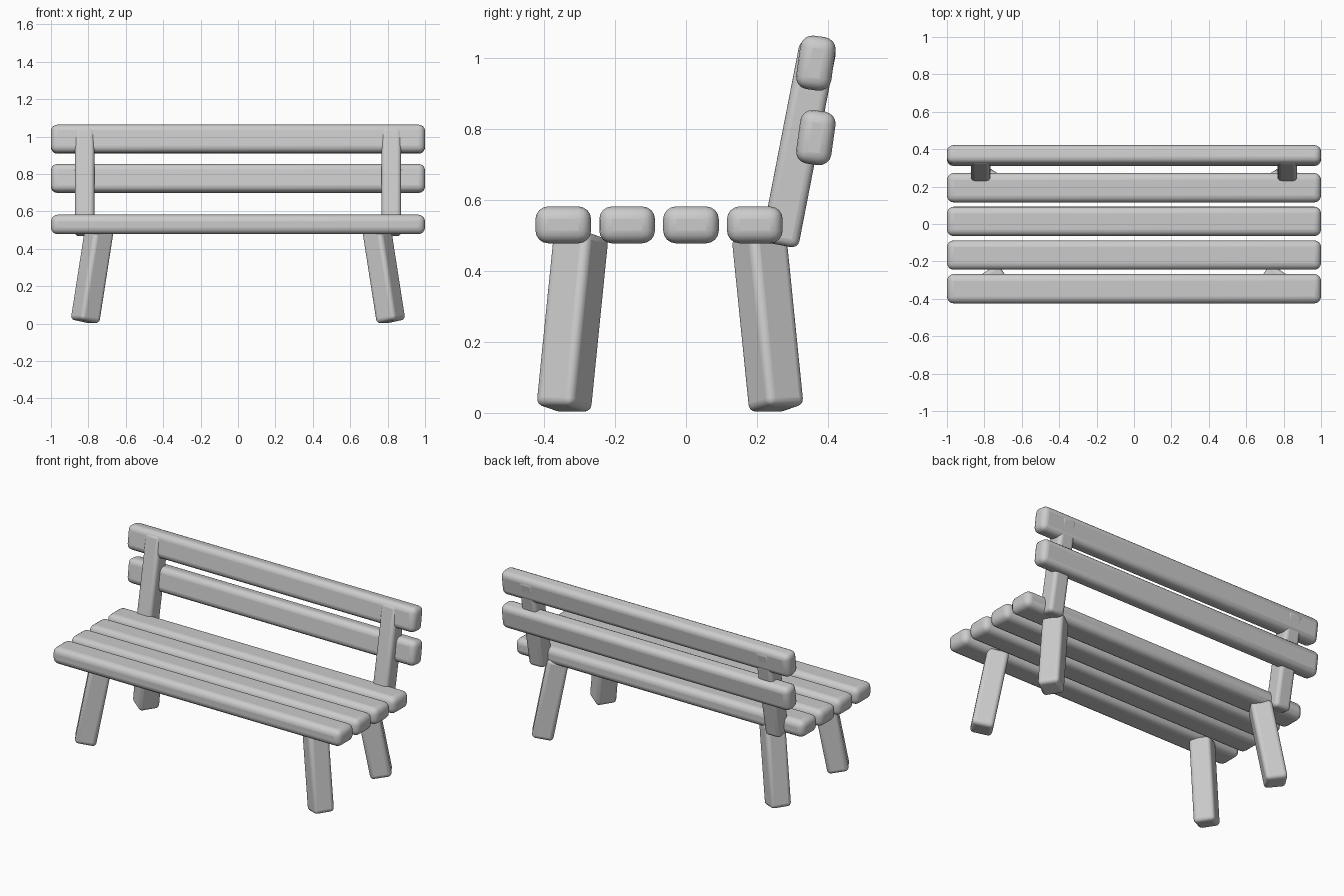
import bpy
from math import radians, sin, cos, atan
from mathutils import Matrix, Vector

old = bpy.data.objects.get("Cube")
if old:
    bpy.data.objects.remove(old)

grey = bpy.data.materials.new("light grey")
grey.use_nodes = True
grey.diffuse_color = (0.6, 0.6, 0.6, 1)
grey.node_tree.nodes["Principled BSDF"].inputs["Base Color"].default_value = (0.6, 0.6, 0.6, 1)


def beam(name, size, centre, rotation=Matrix(), radius=0.03):
    """Rounded timber with its own rotation."""
    bpy.ops.mesh.primitive_cube_add(size=1)
    ob = bpy.context.object
    ob.name = name
    ob.data.transform(Matrix.Diagonal((*size, 1)))
    ob.matrix_world = Matrix.Translation(centre) @ rotation
    ob.data.materials.append(grey)
    bevel = ob.modifiers.new("rounded edges", 'BEVEL')
    bevel.width = radius
    bevel.segments = 4
    bpy.ops.object.shade_smooth_by_angle(angle=radians(40))
    return ob


# Seat slats
for i in range(4):
    beam(f"seat_slat_{i + 1}", (2, 0.157, 0.104), (0, -0.346 + 0.18 * i, 0.53), radius=0.036)

# Back rest slats, leaning backwards
lean = Matrix.Rotation(radians(-8), 4, 'X')
for name, z in (("lower", 0.776), ("upper", 0.986)):
    beam(name + "_back_slat", (2, 0.1, 0.152), (0, 0.366, z), lean, 0.034)

post_lean = Matrix.Rotation(radians(-11), 4, 'X')
leg_tilt = radians(10.5)
splay = radians(33)
for side, sx in (("left", 1), ("right", -1)):
    # Back rest posts
    beam(side + "_back_post", (0.105, 0.106, 0.58), (sx * 0.82, 0.319, 0.758), post_lean, 0.022)

    # Legs, square timbers splayed outwards from the seat
    for end, sy in (("front", -1), ("back", 1)):
        out = Vector((sx * cos(splay), sy * sin(splay), 0))
        foot = Vector((sx * 0.818, -0.045 + sy * 0.3, 0.011))
        axis = Vector((0, 0, cos(leg_tilt))) - out * sin(leg_tilt)
        across = axis.cross(out).normalized()
        turn = Matrix((across.cross(axis), across, axis)).transposed().to_4x4()
        beam(f"{end}_{side}_leg", (0.124, 0.124, 0.5), foot + axis * 0.25, turn, 0.022)
